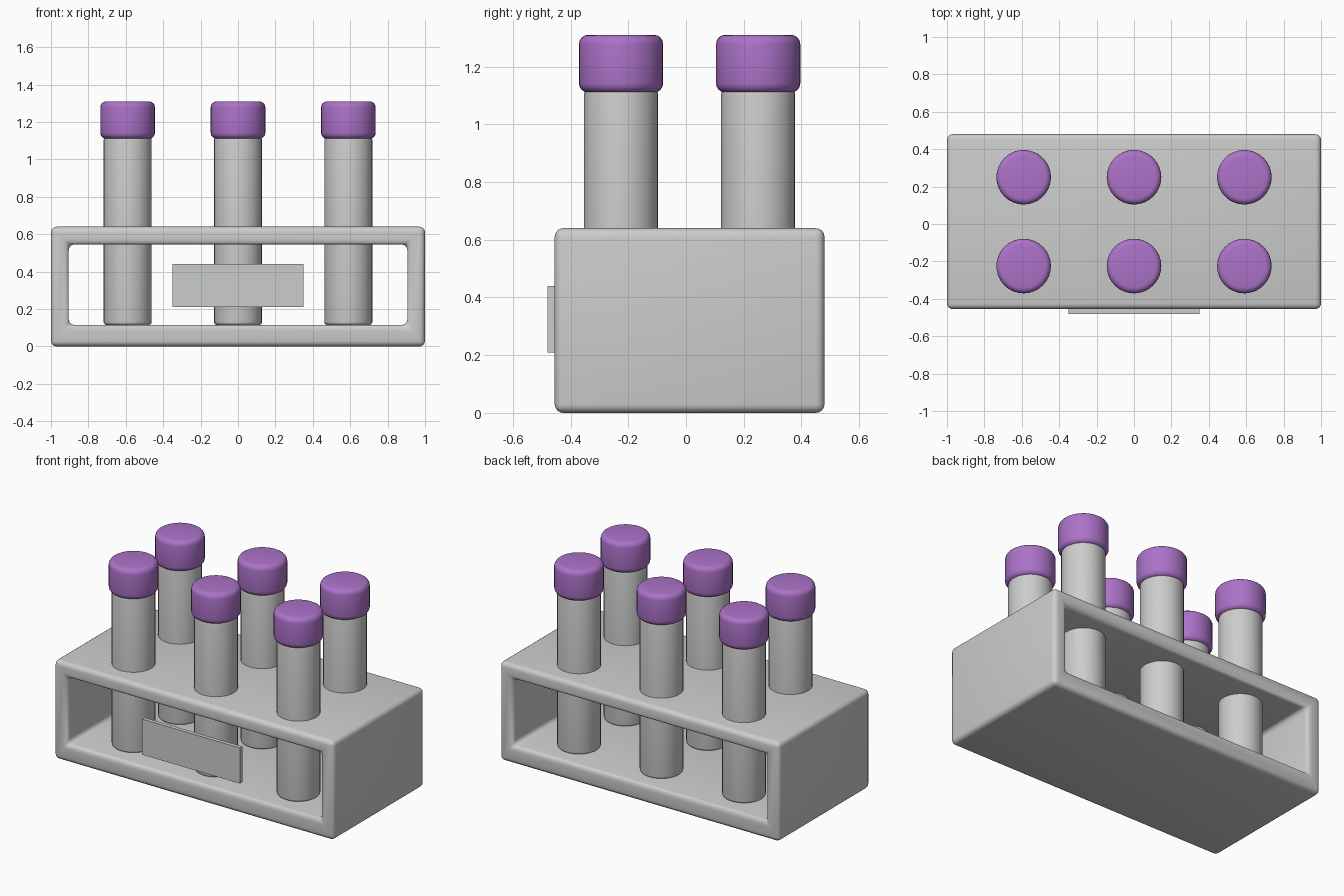
import bpy, bmesh, math
from mathutils import Matrix

if "Cube" in bpy.data.objects:
    bpy.data.objects.remove(bpy.data.objects["Cube"])


def material(name, rgb):
    m = bpy.data.materials.new(name)
    m.diffuse_color = (*rgb, 1)
    m.use_nodes = True
    m.node_tree.nodes["Principled BSDF"].inputs["Base Color"].default_value = m.diffuse_color
    return m


GREY = material("light grey", (0.60, 0.61, 0.60))
PURPLE = material("purple", (0.41, 0.17, 0.58))


def finish(name, bm, mat, bevel=0, segments=4):
    """Turn a bmesh into an object, round its edges and shade it smooth."""
    bmesh.ops.recalc_face_normals(bm, faces=bm.faces[:])
    if bevel:
        edges = [e for e in bm.edges if e.calc_face_angle(0) > math.radians(40)]
        bmesh.ops.bevel(bm, geom=edges, offset=bevel, segments=segments,
                        profile=0.5, affect='EDGES', clamp_overlap=True)
    mesh = bpy.data.meshes.new(name)
    bm.to_mesh(mesh)
    bm.free()
    mesh.materials.append(mat)
    ob = bpy.data.objects.new(name, mesh)
    bpy.context.collection.objects.link(ob)
    bpy.ops.object.select_all(action='DESELECT')
    ob.select_set(True)
    bpy.context.view_layer.objects.active = ob
    bpy.ops.object.shade_smooth_by_angle(angle=math.radians(35))
    return ob


def cylinder(name, x, y, z0, z1, radius, mat, bevel):
    bm = bmesh.new()
    bmesh.ops.create_cone(bm, cap_ends=True, segments=32, radius1=radius,
                          radius2=radius, depth=z1 - z0,
                          matrix=Matrix.Translation((x, y, (z0 + z1) / 2)))
    return finish(name, bm, mat, bevel)


def rectangle(bm, x, z0, z1, y):
    return [bm.verts.new(p) for p in
            ((-x, y, z0), (x, y, z0), (x, y, z1), (-x, y, z1))]


# Rack: a rounded rectangular frame, open at the front and the back
bm = bmesh.new()
loops = [rectangle(bm, 1.0, 0.0, 0.64, -0.455), rectangle(bm, 1.0, 0.0, 0.64, 0.48),
         rectangle(bm, 0.905, 0.115, 0.545, 0.48), rectangle(bm, 0.905, 0.115, 0.545, -0.455)]
for a, b in zip(loops, loops[1:] + loops[:1]):
    for i in range(4):
        j = (i + 1) % 4
        bm.faces.new((a[i], a[j], b[j], b[i]))
finish("rack", bm, GREY, 0.03)

# Label plate across the front opening
bm = bmesh.new()
bmesh.ops.create_cube(bm, size=1, matrix=Matrix.Translation((0, -0.467, 0.325))
                      @ Matrix.Diagonal((0.70, 0.026, 0.23, 1)))
finish("label_plate", bm, GREY)

# Two rows of three tubes with caps
for y in (-0.225, 0.25):
    for x in (-0.59, 0, 0.59):
        cylinder("tube", x, y, 0.115, 1.12, 0.128, GREY, 0.015)
        cylinder("cap", x, y, 1.11, 1.31, 0.146, PURPLE, 0.032)
